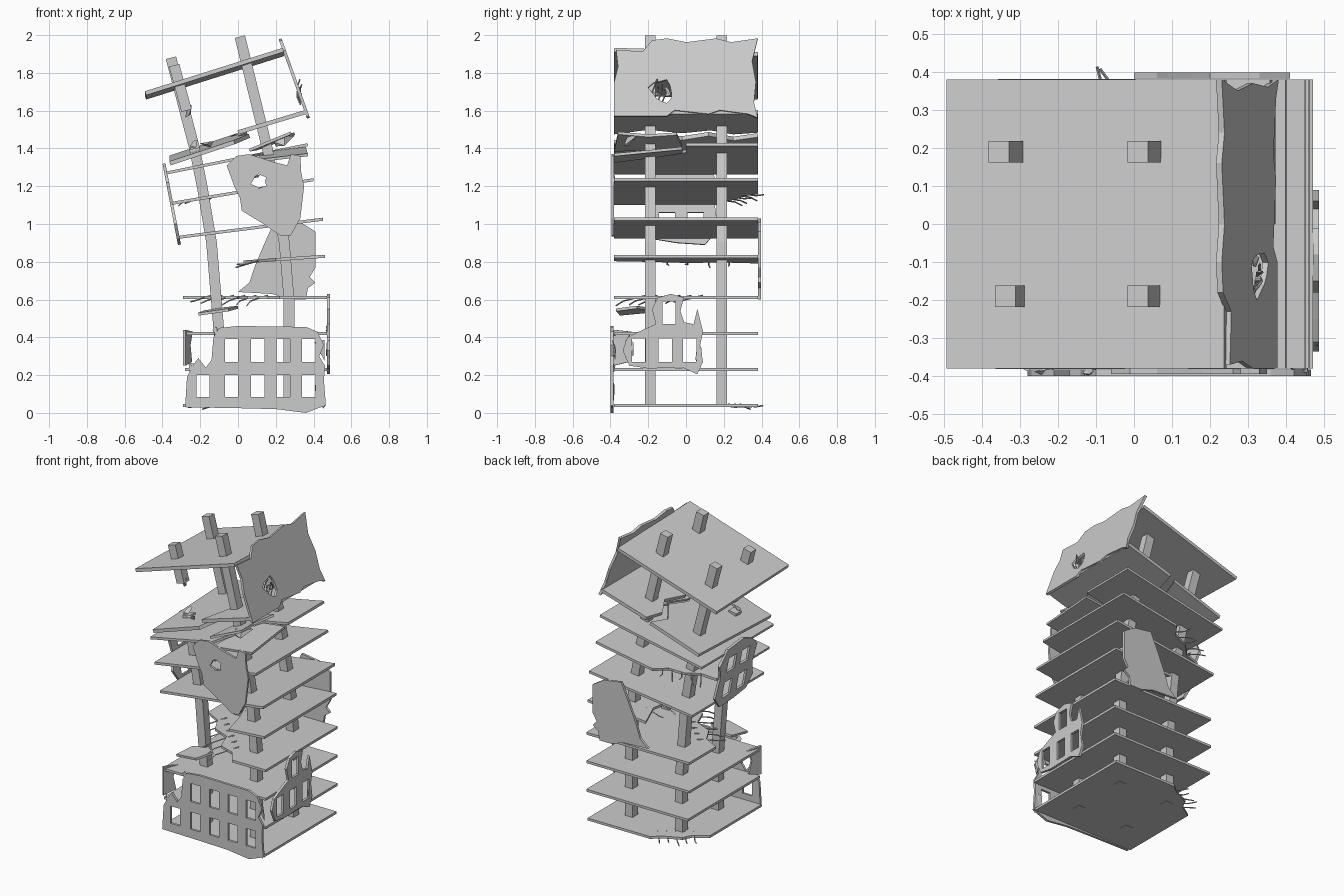
import bpy, bmesh, math, random
from mathutils import Vector, Matrix

random.seed(4)


def curve_to_object(name, cu, mat=None):
    tmp = bpy.data.objects.new(name + "_tmp", cu)
    bpy.context.collection.objects.link(tmp)
    bpy.context.view_layer.update()
    dg = bpy.context.evaluated_depsgraph_get()
    me = bpy.data.meshes.new_from_object(tmp.evaluated_get(dg))
    bpy.data.objects.remove(tmp)
    if mat:
        me.transform(mat)
    for p in me.polygons:
        p.use_smooth = False
    ob = bpy.data.objects.new(name, me)
    bpy.context.collection.objects.link(ob)
    return ob


def panel(name, outline, origin, u, v, thick=0.015, holes=()):
    """Flat outline with holes, laid along u and v (sheared so outlines read in world units)."""
    cu = bpy.data.curves.new(name, 'CURVE')
    cu.dimensions = '2D'
    cu.fill_mode = 'BOTH'
    cu.extrude = thick / 2
    for loop in [outline, *holes]:
        sp = cu.splines.new('POLY')
        sp.points.add(len(loop) - 1)
        for p, (a, b) in zip(sp.points, loop):
            p.co = (a, b, 0, 1)
        sp.use_cyclic_u = True
    u, v = Vector(u), Vector(v)
    n = u.cross(v).normalized()
    m = Matrix((u, v, n)).transposed().to_4x4()
    m.translation = origin
    return curve_to_object(name, cu, m)


def rebar(name, pts):
    cu = bpy.data.curves.new(name, 'CURVE')
    cu.dimensions = '3D'
    cu.bevel_depth = 0.004
    cu.bevel_resolution = 0
    sp = cu.splines.new('POLY')
    sp.points.add(len(pts) - 1)
    for p, c in zip(sp.points, pts):
        p.co = (*c, 1)
    return curve_to_object(name, cu)


def column(name, y, path, h=0.028):
    bm = bmesh.new()
    rings = []
    for i, (x, z) in enumerate(path):
        a, b = path[max(i - 1, 0)], path[min(i + 1, len(path) - 1)]
        d = Vector((b[0] - a[0], b[1] - a[1])).normalized() * h
        rings.append([bm.verts.new((x + s * d.y, y + t * h, z - s * d.x))
                      for s, t in ((-1, -1), (1, -1), (1, 1), (-1, 1))])
    for r, q in zip(rings, rings[1:]):
        for k in range(4):
            bm.faces.new((r[k], r[(k + 1) % 4], q[(k + 1) % 4], q[k]))
    bm.faces.new(rings[0][::-1])
    bm.faces.new(rings[-1])
    finish(name, bm)


def shard(name, centre, size):
    """Small angular lump of broken concrete."""
    bm = bmesh.new()
    for _ in range(8):
        bm.verts.new([c + random.uniform(-s, s) for c, s in zip(centre, size)])
    res = bmesh.ops.convex_hull(bm, input=bm.verts)
    bmesh.ops.delete(bm, geom=[g for g in res['geom_interior'] if g.is_valid], context='VERTS')
    finish(name, bm)


def finish(name, bm):
    bmesh.ops.recalc_face_normals(bm, faces=bm.faces)
    me = bpy.data.meshes.new(name)
    bm.to_mesh(me)
    bm.free()
    bpy.context.collection.objects.link(bpy.data.objects.new(name, me))


def rect(x0, x1, y0, y1):
    return [(x0, y0), (x1, y0), (x1, y1), (x0, y1)]


def windows(xs, z0, z1, w=0.07):
    return [rect(x - w / 2, x + w / 2, z0, z1) for x in xs]


def blast(cx, cy, r):
    return [(cx + math.cos(k * math.tau / 11) * q, cy + math.sin(k * math.tau / 11) * q)
            for k in range(11) for q in [r * random.uniform(0.6, 1.1)]]


# Floor slabs: height at x=0, slope along x, slope along y, outline in x and y
Y = 0.38
slabs = [
    (0.04, 0, 0, [(-0.29, -Y), (0.46, -Y), (0.46, Y), (0.0, Y), (-0.06, 0.33), (-0.17, 0.28),
                  (-0.2, 0.22), (-0.29, 0.16)]),
    (0.23, 0, 0, rect(-0.28, 0.47, -Y, Y)),
    (0.42, 0, 0, rect(-0.29, 0.47, -Y, Y)),
    (0.61, 0, 0, [(0.22, -Y), (0.47, -Y), (0.47, Y), (-0.29, Y), (-0.29, 0.1), (-0.18, 0.04),
                  (-0.12, -0.07), (0.0, -0.12), (0.05, -0.25), (0.16, -0.29)]),
    (0.797, 0.07, 0, [(0.2, -Y), (0.46, -Y), (0.46, Y), (0.03, Y), (0.1, 0.2), (0.07, 0.0), (0.15, -0.2)]),
    (0.969, 0.125, 0, rect(-0.31, 0.45, -Y, Y)),
    (1.168, 0.167, 0, [(-0.35, -Y), (0.4, -Y), (0.4, Y), (-0.02, Y), (-0.08, 0.3), (-0.18, 0.27),
                       (-0.25, 0.2), (-0.35, 0.18)]),
    (1.346, 0.2, 0, [(-0.38, -Y), (0.08, -Y), (0.14, -0.2), (0.12, -0.08), (0.2, 0.0), (0.37, 0.0),
                     (0.37, Y), (-0.38, Y)]),
    (1.455, 0.33, 0.04, [(-0.36, -Y), (-0.02, -Y), (0.06, -0.2), (0.0, -0.02), (0.05, 0.12),
                         (-0.04, 0.25), (0.0, Y), (-0.36, Y)]),
    (1.485, 0.3, 0, [(0.0, -Y), (0.36, -Y), (0.36, Y), (0.03, Y), (0.0, 0.25), (0.07, 0.13),
                     (0.02, -0.02), (0.08, -0.2)]),
    (1.835, 0.315, -0.03, rect(-0.49, 0.24, -Y, Y)),
]
for i, (z, sx, sy, pts) in enumerate(slabs):
    panel(f"floor_slab_{i + 1}", pts, (0, 0, z), (1, 0, sx), (0, 1, sy), 0.022 if i > 7 else 0.016)

# Torn pieces of slab
panel("bent_slab_corner", [(0.06, -Y), (0.28, -0.36), (0.26, -0.2), (0.3, -0.05), (0.15, -0.02), (0.1, -0.15)],
      (0, 0, 1.35), (1, 0, 0.42), (0, 1, -0.04))
panel("drooping_slab_corner", [(0.08, -Y), (0.37, -Y), (0.36, -0.02), (0.2, -0.02), (0.13, -0.15)],
      (0, 0, 1.36), (1, 0, 0.12), (0, 1, 0.1))
panel("hanging_slab_piece", [(-0.21, -0.35), (-0.05, -0.37), (0.0, -0.26), (-0.08, -0.2), (-0.18, -0.22)],
      (0, 0, 0.575), (1, 0, 0.15), (0, 1, 0.06))

# Leaning columns
left = [(-0.1, 0.03), (-0.1, 0.42), (-0.115, 0.6), (-0.14, 0.9), (-0.19, 1.2), (-0.23, 1.4)]
right = [(0.27, 0.03), (0.27, 0.6), (0.245, 0.9), (0.2, 1.15), (0.155, 1.4), (0.01, 1.992)]
for side, y in (("front", -0.19), ("back", 0.19)):
    column(f"{side}_right_column", y, right)
column("back_left_column", 0.19, left + [(-0.355, 1.88)])
column("front_left_column", -0.19, left)
column("front_left_column_top", -0.19, [(-0.272, 1.6), (-0.338, 1.84)])
shard("column_break_below", (-0.237, -0.19, 1.42), (0.026, 0.026, 0.035))
shard("column_break_above", (-0.268, -0.19, 1.6), (0.026, 0.026, 0.04))

# Lower front facade with two rows of windows
panel("front_facade", [(-0.28, 0.03), (-0.27, 0.19), (-0.24, 0.25), (-0.21, 0.29), (-0.17, 0.24),
      (-0.14, 0.28), (-0.13, 0.4), (-0.1, 0.45), (0.0, 0.46), (0.36, 0.455), (0.42, 0.43), (0.455, 0.36),
      (0.43, 0.3), (0.46, 0.25), (0.455, 0.17), (0.465, 0.04), (0.36, 0.0), (0.2, 0.02), (0.0, 0.025)],
      (0, -0.391, 0), (1, 0, 0), (0, 0, 1), 0.016,
      windows([-0.185, -0.035, 0.105, 0.24, 0.375], 0.085, 0.2) + windows([-0.035, 0.105, 0.24, 0.375], 0.27, 0.39))
panel("facade_return", [(-0.385, 0.25), (-0.3, 0.27), (-0.32, 0.36), (-0.29, 0.43), (-0.385, 0.44)],
      (-0.13, 0, 0), (0.4, 1, 0), (0, 0, 1))

# Lower right facade
panel("right_facade", [(-0.335, 0.33), (-0.3, 0.25), (-0.2, 0.235), (-0.02, 0.24), (0.06, 0.205), (0.09, 0.27),
      (0.075, 0.36), (0.09, 0.43), (0.06, 0.55), (0.04, 0.47), (-0.01, 0.48), (-0.03, 0.54), (-0.01, 0.61),
      (-0.08, 0.63), (-0.15, 0.61), (-0.18, 0.55), (-0.16, 0.47), (-0.25, 0.43), (-0.31, 0.4)],
      (0.478, 0, 0), (0, 1, 0), (0, 0, 1), 0.016,
      windows([-0.25, -0.11, 0.02], 0.27, 0.395) + windows([-0.09], 0.47, 0.59))

# Front wall panel with a blast hole
panel("front_wall_panel", [(-0.06, 1.31), (-0.01, 1.36), (0.06, 1.37), (0.18, 1.33), (0.26, 1.31), (0.28, 1.37),
      (0.33, 1.36), (0.335, 1.27), (0.35, 1.2), (0.33, 1.03), (0.28, 0.94), (0.23, 0.935), (0.12, 1.01),
      (0.02, 1.07), (0.01, 1.14), (-0.02, 1.2)],
      (0, -0.387, 0), (1, 0, 0), (0, 0, 1), 0.014, [blast(0.115, 1.225, 0.045)])

# Back wall fragment
panel("back_wall_panel", [(0.0, 0.64), (0.06, 0.69), (0.09, 0.78), (0.15, 0.92), (0.2, 1.03), (0.33, 1.01),
      (0.41, 0.96), (0.41, 0.77), (0.38, 0.72), (0.41, 0.69), (0.37, 0.66), (0.36, 0.6), (0.28, 0.6), (0.18, 0.63)],
      (0, 0.39, 0), (1, 0, 0), (0, 0, 1), 0.016)

# Leaning upper right wall with a blast hole
panel("upper_right_wall", [(-0.38, 1.57), (-0.1, 1.57), (-0.06, 1.6), (0.12, 1.58), (0.18, 1.6), (0.33, 1.58),
      (0.38, 1.56), (0.36, 1.64), (0.37, 1.75), (0.35, 1.86), (0.38, 1.98), (0.24, 1.96), (0.16, 1.98), (0.0, 1.96),
      (-0.1, 1.98), (-0.18, 1.97), (-0.23, 1.91), (-0.37, 1.92), (-0.36, 1.83), (-0.38, 1.75)],
      (0.93, 0, 0), (0, 1, 0), (-0.357, 0, 1), 0.016, [blast(-0.13, 1.7, 0.07)])

# Leaning left facade piece with windows
panel("left_facade", [(-0.22, 1.0), (-0.17, 0.92), (-0.05, 0.9), (0.1, 0.89), (0.17, 0.97), (0.15, 1.12), (0.18, 1.2),
      (0.12, 1.3), (-0.04, 1.32), (-0.14, 1.28), (-0.21, 1.22), (-0.19, 1.1)],
      (-0.141, 0, 0), (0, 1, 0), (-0.19, 0, 1), 0.016,
      windows([-0.1, 0.05], 0.95, 1.06, 0.085) + windows([-0.09, 0.05], 1.13, 1.23, 0.085))

# Loose concrete along torn edges and in the blast holes
for i, (c, s) in enumerate([
        ((-0.24, -0.385, 0.23), (0.03, 0.012, 0.04)), ((-0.1, -0.385, 0.43), (0.04, 0.012, 0.03)),
        ((0.03, -0.38, 0.31), (0.03, 0.012, 0.025)), ((0.43, -0.38, 0.33), (0.03, 0.012, 0.06)),
        ((0.43, -0.385, 0.1), (0.03, 0.012, 0.08)), ((0.02, -0.385, 0.24), (0.2, 0.012, 0.025)),
        ((0.475, -0.3, 0.34), (0.012, 0.03, 0.06)), ((0.475, 0.07, 0.32), (0.012, 0.02, 0.09)),
        ((0.475, -0.12, 0.44), (0.012, 0.08, 0.03)), ((-0.17, -0.28, 1.42), (0.04, 0.03, 0.02)),
        ((0.23, -0.3, 1.44), (0.07, 0.04, 0.03)), ((0.32, -0.1, 1.7), (0.012, 0.02, 0.03)),
        ((0.33, -0.16, 1.68), (0.012, 0.025, 0.02)), ((0.095, -0.385, 1.25), (0.02, 0.01, 0.012))]):
    shard(f"rubble_{i + 1}", c, s)

# Bare reinforcing bars at the torn corners: start, direction, count, spacing
for j, (p, d, n, gap) in enumerate([
        ((-0.2, 0.2, 0.04), (-0.05, 0.06, -0.01), 5, (0.045, 0.03, 0)),
        ((-0.18, 0.04, 0.61), (-0.06, -0.08, -0.02), 6, (0.06, -0.06, 0)),
        ((-0.25, 0.2, 1.125), (-0.05, 0.07, -0.01), 5, (0.05, 0.03, 0.008)),
        ((0.09, -0.1, 0.8), (-0.07, 0.0, -0.02), 4, (0, 0.11, 0)),
        ((0.33, -0.12, 1.66), (0.0, 0.02, 0.05), 4, (-0.005, -0.02, 0.012))]):
    for k in range(n):
        a = Vector(p) + Vector(gap) * k
        d = Vector(d)
        b = a + d * random.uniform(0.6, 0.9)
        c = b + d * 0.5 + Vector([random.uniform(-0.015, 0.015) for _ in range(3)])
        rebar(f"rebar_{j + 1}_{k + 1}", [a - d * 0.6, b, c])
